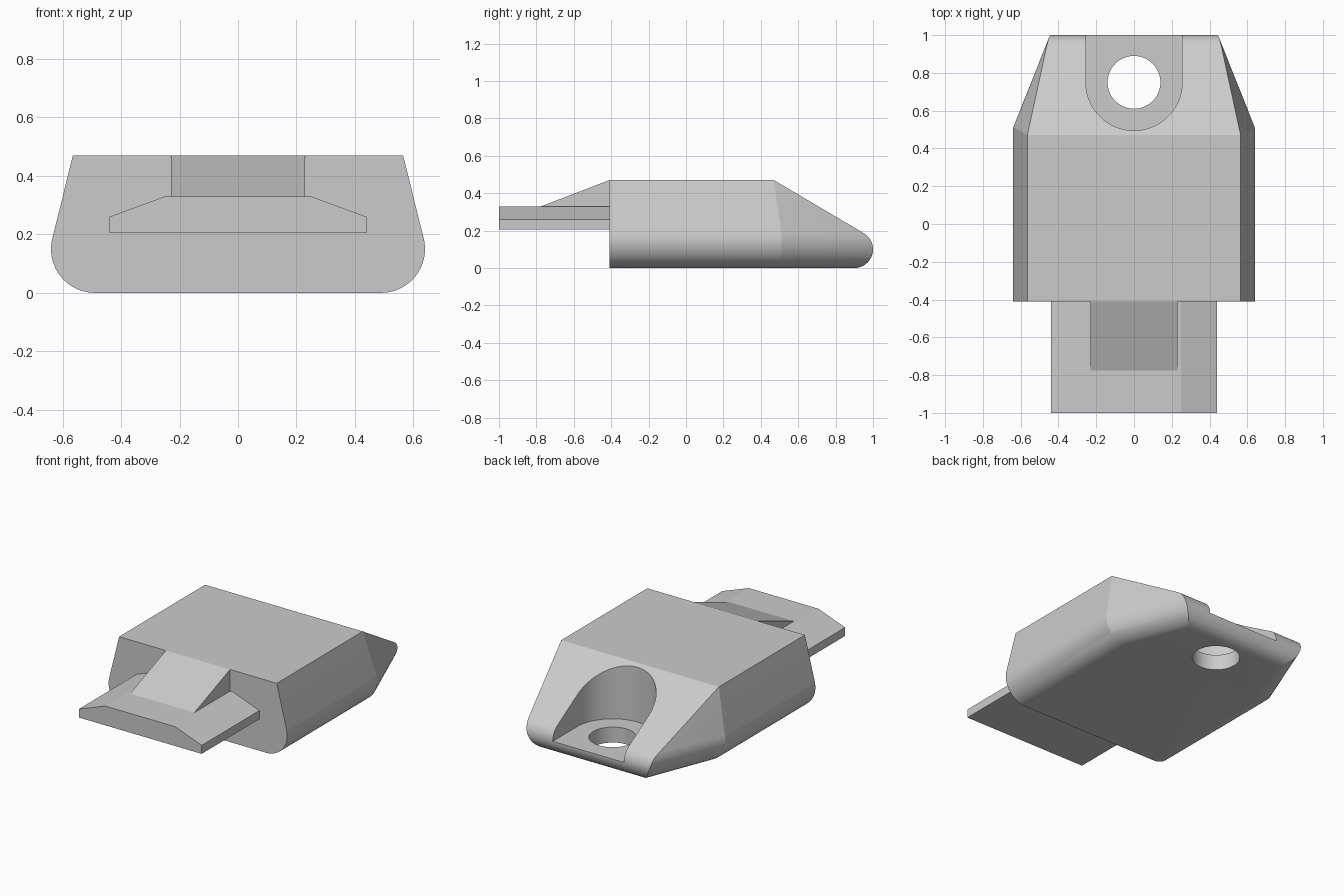
import bpy, bmesh
from math import sin, cos, radians

if "Cube" in bpy.data.objects:
    bpy.data.objects.remove(bpy.data.objects["Cube"])

grey = bpy.data.materials.new("plain grey")
grey.use_nodes = True
grey.diffuse_color = (0.6, 0.6, 0.6, 1)
grey.node_tree.nodes["Principled BSDF"].inputs["Base Color"].default_value = (0.6, 0.6, 0.6, 1)


def arc(cx, cy, r, a0, a1, n=16):
    angles = [radians(a0 + (a1 - a0) * i / n) for i in range(n + 1)]
    return [(cx + r * cos(a), cy + r * sin(a)) for a in angles]


def loft(name, rings):
    """Closed solid skinned over rings with equal point counts."""
    bm = bmesh.new()
    rows = [[bm.verts.new(p) for p in ring] for ring in rings]
    n = len(rows[0])
    for a, b in zip(rows, rows[1:]):
        for i in range(n):
            j = (i + 1) % n
            bm.faces.new((a[i], a[j], b[j], b[i]))
    bm.faces.new(rows[0])
    bm.faces.new(rows[-1])
    bmesh.ops.recalc_face_normals(bm, faces=bm.faces)
    mesh = bpy.data.meshes.new(name)
    bm.to_mesh(mesh)
    bm.free()
    mesh.materials.append(grey)
    ob = bpy.data.objects.new(name, mesh)
    bpy.context.collection.objects.link(ob)
    return ob


def prism(name, pts, axis, lo, hi):
    place = {"x": lambda p, d: (d, p[0], p[1]),
             "y": lambda p, d: (p[0], d, p[1]),
             "z": lambda p, d: (p[0], p[1], d)}[axis]
    return loft(name, [[place(p, d) for p in pts] for d in (lo, hi)])


def activate(ob):
    bpy.ops.object.select_all(action="DESELECT")
    ob.select_set(True)
    bpy.context.view_layer.objects.active = ob


def cut(ob, cutter, operation):
    cutter.hide_render = True
    mod = ob.modifiers.new("cut", "BOOLEAN")
    mod.operation, mod.object, mod.solver = operation, cutter, "EXACT"
    activate(ob)
    bpy.ops.object.modifier_apply(modifier=mod.name)
    bpy.data.objects.remove(cutter)


# Body: rounded section, straight at the front and tapering at the back
half = arc(0.49, 0.15, 0.15, -90, 14) + [(0.54, 0.57)]
section = half + [(-x, z) for x, z in reversed(half)]


def ring_break(z):
    return 0.47 + 0.04 * min(1, (0.47 - z) / 0.28)


def tapered(x, z, y):
    inset = 0.398 * (y - ring_break(z))
    return (x - inset if x > 0 else x + inset, y, z)


body = loft("body", [[(x, -0.41, z) for x, z in section],
                     [(x, ring_break(z), z) for x, z in section],
                     [tapered(x, z, 1.1) for x, z in section]])

# Side outline: flat top, sloped back and rounded back edge
outline = [(-0.6, 0)] + arc(0.9, 0.1, 0.1, -90, 60) + [(0.47, 0.47), (-0.6, 0.47)]
cut(body, prism("side_outline", outline, "x", -1, 1), "INTERSECT")

# Recess with rounded end, and the through hole
recess = arc(0, 0.75, 0.255, 180, 360, 48) + [(0.255, 1.2), (-0.255, 1.2)]
cut(body, prism("recess_cutter", recess, "z", 0.1, 0.8), "DIFFERENCE")
hole = arc(0, 0.75, 0.14, 0, 360, 48)[:-1]
cut(body, prism("hole_cutter", hole, "z", -0.2, 0.8), "DIFFERENCE")

# Tongue at the front, with bevelled top edges
side = [(0.44, 0.205), (0.44, 0.26), (0.25, 0.33)]
tongue = prism("tongue", side + [(-x, z) for x, z in reversed(side)], "y", -1, -0.40)

# Wedge joining the tongue to the top of the body
ramp = prism("ramp", [(-0.775, 0.33), (-0.41, 0.47), (-0.40, 0.47), (-0.40, 0.25), (-0.775, 0.25)],
             "x", -0.23, 0.23)

for ob in (body, tongue, ramp):
    activate(ob)
    bpy.ops.object.shade_smooth_by_angle(angle=radians(15))
